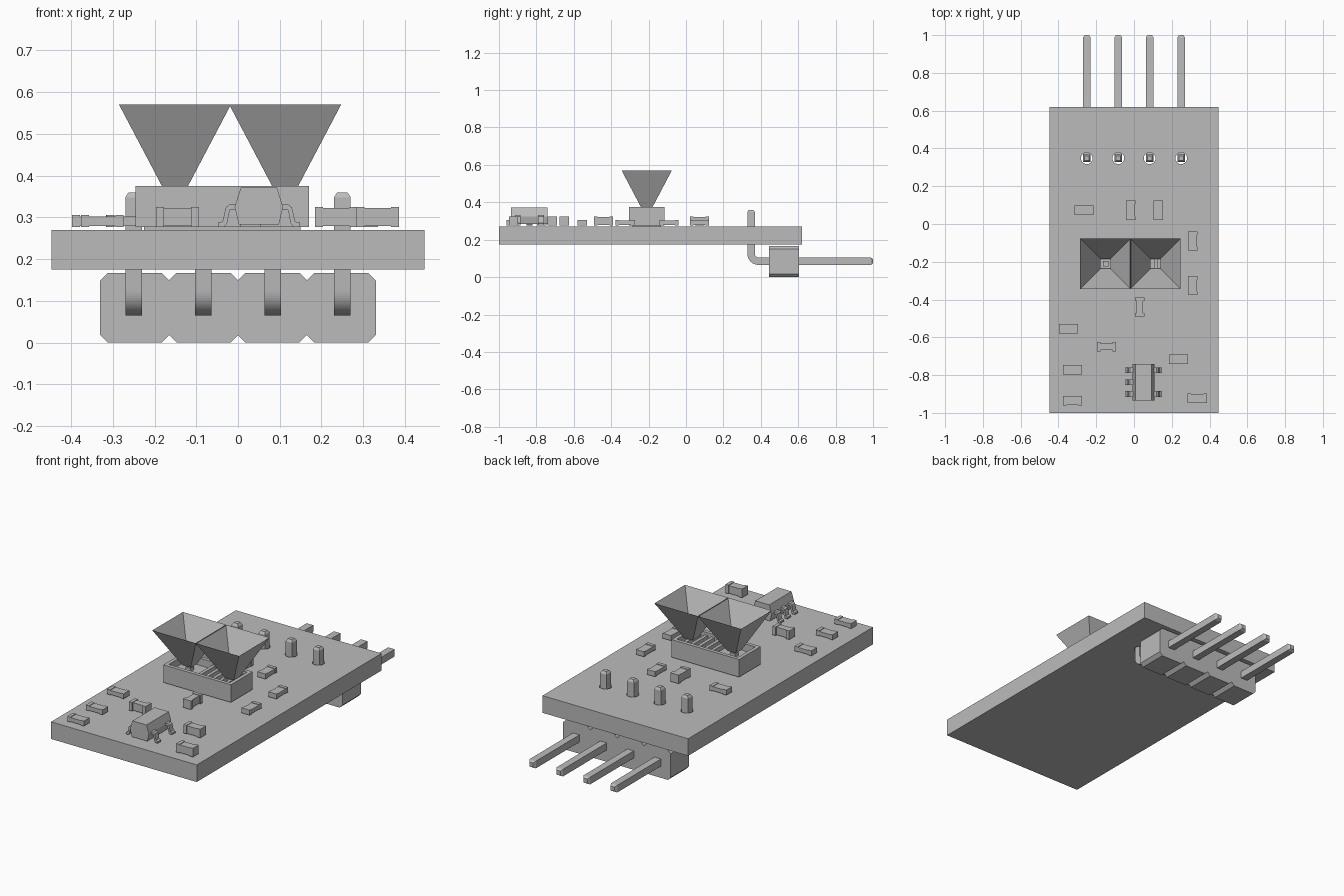
import bpy, bmesh, math
from mathutils import Vector

cube = bpy.data.objects.get("Cube")
if cube:
    bpy.data.objects.remove(cube, do_unlink=True)

grey = bpy.data.materials.new("plain_grey")
grey.use_nodes = True
COLOUR = (0.5, 0.5, 0.5, 1)
grey.diffuse_color = COLOUR
grey.node_tree.nodes["Principled BSDF"].inputs["Base Color"].default_value = COLOUR


def finish(name, bm, close=True):
    if close:
        bmesh.ops.recalc_face_normals(bm, faces=bm.faces)
    mesh = bpy.data.meshes.new(name)
    bm.to_mesh(mesh)
    bm.free()
    ob = bpy.data.objects.new(name, mesh)
    mesh.materials.append(grey)
    bpy.context.collection.objects.link(ob)
    return ob


def add_box(bm, x0, x1, y0, y1, z0, z1):
    verts = bmesh.ops.create_cube(bm, size=1)["verts"]
    for v in verts:
        v.co = ((x0 + x1) / 2 + v.co.x * (x1 - x0),
                (y0 + y1) / 2 + v.co.y * (y1 - y0),
                (z0 + z1) / 2 + v.co.z * (z1 - z0))


def loft(bm, rings):
    """Skin a list of equal point rings and cap both ends."""
    rings = [[bm.verts.new(p) for p in ring] for ring in rings]
    n = len(rings[0])
    for a, b in zip(rings, rings[1:]):
        for i in range(n):
            j = (i + 1) % n
            bm.faces.new((a[i], a[j], b[j], b[i]))
    bm.faces.new(rings[0][::-1])
    bm.faces.new(rings[-1])


def extrude_xz(bm, outline, y0, y1):
    loft(bm, [[(x, y, z) for x, z in outline] for y in (y0, y1)])


TOP = 0.27       # upper face of the board
SEAT = 0.277     # underside of the mounted parts
PIN_X = (-0.25, -0.083, 0.083, 0.25)
PIN_Y = 0.348

# Circuit board with drilled pin holes
bm = bmesh.new()
add_box(bm, -0.447, 0.447, -1, 0.62, 0.175, TOP)
board = finish("circuit_board", bm)
bm = bmesh.new()
for x in PIN_X:
    made = bmesh.ops.create_cone(bm, cap_ends=True, segments=20, radius1=0.031,
                                 radius2=0.031, depth=0.4)
    bmesh.ops.translate(bm, verts=made["verts"], vec=(x, PIN_Y, 0.22))
cutter = finish("hole_cutter", bm)
cutter.hide_render = True
cutter.hide_set(True)
drill = board.modifiers.new("holes", "BOOLEAN")
drill.object = cutter
drill.solver = "EXACT"

# Bent header pins with tapered tips
R, H = 0.04, 0.02
path = [(PIN_Y, 0.36, 0.6), (PIN_Y, 0.348, 1)]
for i in range(7):
    a = math.pi + i * math.pi / 12
    path.append((PIN_Y + R + R * math.cos(a), 0.085 + R + R * math.sin(a), 1))
path += [(0.988, 0.085, 1), (1.0, 0.085, 0.6)]
for k, x in enumerate(PIN_X):
    bm = bmesh.new()
    rings = []
    for i, (y, z, s) in enumerate(path):
        p, q = path[max(i - 1, 0)], path[min(i + 1, len(path) - 1)]
        d = Vector((q[0] - p[0], q[1] - p[1])).normalized()
        if i in (2, 8):
            d = Vector((0, -1)) if i == 2 else Vector((1, 0))
        ny, nz = -d.y * H * s, d.x * H * s
        w = H * s
        rings.append([(x - w, y - ny, z - nz), (x + w, y - ny, z - nz),
                      (x + w, y + ny, z + nz), (x - w, y + ny, z + nz)])
    loft(bm, rings)
    pin = finish(f"header_pin_{k + 1}", bm)
    for poly in pin.data.polygons:
        poly.use_smooth = True
    pin.data.set_sharp_from_angle(angle=math.radians(25))

# Header housing: one notched profile
P, C, HT = 0.165, 0.018, 0.167
bottom = []
for k in range(4):
    x = -2 * P + k * P
    bottom += [(x, C), (x + C, 0), (x + P - C, 0)]
bottom.append((2 * P, C))
top = [(x, HT - z) for x, z in reversed(bottom)]
bm = bmesh.new()
extrude_xz(bm, bottom + top, 0.445, 0.605)
finish("header_housing", bm)

# Sensor tray: four walls, floor and inner strips
X0, X1, Y0, Y1, W = -0.245, 0.17, -0.305, -0.115, 0.02
bm = bmesh.new()
add_box(bm, X0, X1, Y0, Y0 + W, SEAT, 0.375)
add_box(bm, X0, X1, Y1 - W, Y1, SEAT, 0.375)
add_box(bm, X0, X0 + W, Y0 + W, Y1 - W, SEAT, 0.375)
add_box(bm, X1 - W, X1, Y0 + W, Y1 - W, SEAT, 0.375)
finish("sensor_tray", bm)
bm = bmesh.new()
add_box(bm, X0 + W, X1 - W, Y0 + W, Y1 - W, TOP, 0.335)
finish("sensor_floor", bm)
bm = bmesh.new()
for k in range(5):
    x = -0.06 + k * 0.042
    add_box(bm, x, x + 0.018, Y0 + W, Y1 - W, 0.335, 0.36)
finish("sensor_strips", bm)
bm = bmesh.new()
add_box(bm, -0.165, -0.135, -0.225, -0.195, 0.335, 0.355)
finish("emitter_die", bm)

# Two open square funnels
for name, cx in (("funnel_right", -0.151), ("funnel_left", 0.113)):
    bm = bmesh.new()
    rings = []
    for half, z in ((0.026, 0.365), (0.134, 0.57)):
        rings.append([bm.verts.new((cx + sx * half, -0.21 + sy * half, z))
                      for sx, sy in ((-1, -1), (1, -1), (1, 1), (-1, 1))])
    for i in range(4):
        j = (i + 1) % 4
        bm.faces.new((rings[0][i], rings[0][j], rings[1][j], rings[1][i]))
    finish(name, bm, close=False)


# Small chip parts: a body with two end caps
def chip(name, x, y, along_x, height, waist):
    bm = bmesh.new()
    top = SEAT + height
    for s in (-1, 1):
        add_box(bm, *sorted((s * 0.032, s * 0.051)), -0.025, 0.025, SEAT, top)
    add_box(bm, -0.032, 0.032, -waist, waist, SEAT + 0.002, top - 0.003)
    for v in bm.verts:
        a, b = v.co.x, v.co.y
        v.co.x, v.co.y = (x + a, y + b) if along_x else (x - b, y + a)
    finish(name, bm)


LOW, HIGH = 0.028, 0.048
for k, (x, y, along) in enumerate((
        (-0.265, 0.073, True), (0.128, 0.073, False), (0.31, -0.09, False),
        (0.31, -0.325, False), (-0.347, -0.555, True),
        (-0.325, -0.772, True), (-0.325, -0.935, True))):
    chip(f"resistor_{k + 1}", x, y, along, LOW, 0.024)
for k, (x, y, along, waist) in enumerate((
        (-0.017, 0.073, False, 0.023), (0.03, -0.44, False, 0.018),
        (-0.145, -0.65, True, 0.018), (0.235, -0.715, True, 0.023),
        (0.335, -0.922, True, 0.023))):
    chip(f"capacitor_{k + 1}", x, y, along, HIGH, waist)

# Regulator body with sloped sides
CX = 0.05
half = [(0.048, 0.283), (0.058, 0.325), (0.043, 0.372)]
outline = [(CX + x, z) for x, z in half] + [(CX - x, z) for x, z in reversed(half)]
bm = bmesh.new()
extrude_xz(bm, outline, -0.935, -0.74)
finish("regulator_body", bm)

# Gull-wing leads: three on one side, two on the other
lead = [(0.052, 0.331), (0.07, 0.331), (0.079, 0.324), (0.087, 0.29),
        (0.098, 0.287), (0.098, SEAT), (0.083, SEAT), (0.076, 0.286),
        (0.07, 0.317), (0.052, 0.32)]
bm = bmesh.new()
for side, ys in ((-1, (-0.775, -0.837, -0.9)), (1, (-0.775, -0.9))):
    for y in ys:
        extrude_xz(bm, [(CX + side * x, z) for x, z in lead], y - 0.015, y + 0.015)
finish("regulator_leads", bm)
